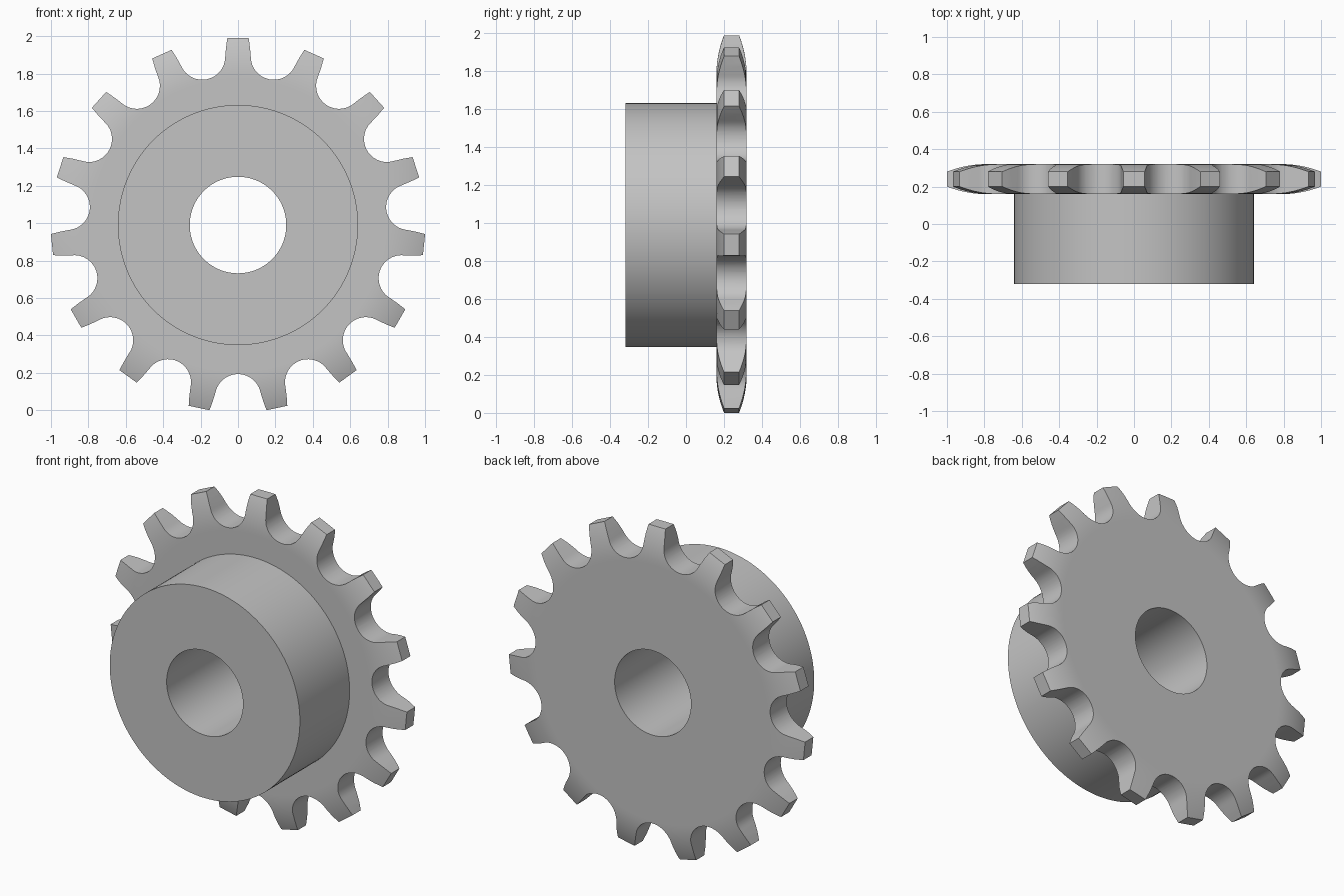
import bpy
import bmesh
from math import sin, cos, pi, radians, sqrt
from mathutils import Matrix, Vector

TEETH = 15
PITCH = 2 * pi / TEETH
CENTRE_Z = 0.99
BORE, HUB, TIP = 0.258, 0.642, 1.0
PITCH_RADIUS, GULLET = 0.92, 0.123
FRONT, STEP, BACK = -0.32, 0.16, 0.32

if "Cube" in bpy.data.objects:
    bpy.data.objects.remove(bpy.data.objects["Cube"])

steel = bpy.data.materials.new("grey steel")
steel.use_nodes = True
GREY = (0.55, 0.55, 0.55, 1)
steel.diffuse_color = GREY
steel.node_tree.nodes["Principled BSDF"].inputs["Base Color"].default_value = GREY


def make_object(name, bm):
    bmesh.ops.recalc_face_normals(bm, faces=bm.faces)
    mesh = bpy.data.meshes.new(name)
    bm.to_mesh(mesh)
    bm.free()
    mesh.materials.append(steel)
    obj = bpy.data.objects.new(name, mesh)
    obj.location.z = CENTRE_Z
    bpy.context.collection.objects.link(obj)
    return obj


# Turned body: bore, hub and a plate whose rim curves in on both sides
def inset(r, start=0.79, depth=0.04):
    run = TIP - start
    radius = (run * run + depth * depth) / (2 * depth)
    return radius - sqrt(radius ** 2 - (r - start) ** 2)


rim = [0.79 + 0.023 * i for i in range(11)]
profile = [(BORE, FRONT), (HUB, FRONT), (HUB, STEP), (0.78, STEP)]
profile += [(r, STEP + inset(r)) for r in rim]
profile += [(r, BACK - inset(r)) for r in reversed(rim)]
profile += [(0.78, BACK), (BORE, BACK)]

bm = bmesh.new()
ring = [bm.verts.new((r, y, 0)) for r, y in profile]
edges = [bm.edges.new((v, ring[(i + 1) % len(ring)])) for i, v in enumerate(ring)]
bmesh.ops.spin(bm, geom=ring + edges, cent=(0, 0, 0), axis=(0, 1, 0),
               angle=2 * pi, steps=TEETH * 8)
bmesh.ops.remove_doubles(bm, verts=bm.verts, dist=0.0001)
sprocket = make_object("sprocket", bm)

# Tooth outline: tapered flanks joined by round roller gullets
half = PITCH / 2
gullet_centre = Vector((PITCH_RADIUS * sin(half), 0, PITCH_RADIUS * cos(half)))
sweep = pi - 2 * half
tooth = [Vector((-0.064, 0, 0.95)), Vector((-0.057, 0, TIP)),
         Vector((0.057, 0, TIP)), Vector((0.064, 0, 0.95))]
for i in range(25):
    a = pi + sweep * i / 24
    tooth.append(gullet_centre + GULLET * Vector((cos(a), 0, sin(a))))

bm = bmesh.new()
outline = []
for k in range(TEETH):
    turn = Matrix.Rotation(k * PITCH, 3, 'Y')
    outline += [bm.verts.new(turn @ p + Vector((0, -0.5, 0))) for p in tooth]
face = bm.faces.new(outline)
extruded = bmesh.ops.extrude_face_region(bm, geom=[face])["geom"]
bmesh.ops.translate(bm, vec=(0, 1, 0),
                    verts=[g for g in extruded if isinstance(g, bmesh.types.BMVert)])
cutter = make_object("tooth_cutter", bm)
cutter.hide_render = True

# Trim the turned body to the teeth
trim = sprocket.modifiers.new("teeth", 'BOOLEAN')
trim.operation = 'INTERSECT'
trim.solver = 'EXACT'
trim.object = cutter
bpy.ops.object.select_all(action='DESELECT')
sprocket.select_set(True)
bpy.context.view_layer.objects.active = sprocket
bpy.ops.object.modifier_apply(modifier=trim.name)
bpy.data.objects.remove(cutter)
bpy.ops.object.shade_smooth_by_angle(angle=radians(25))
